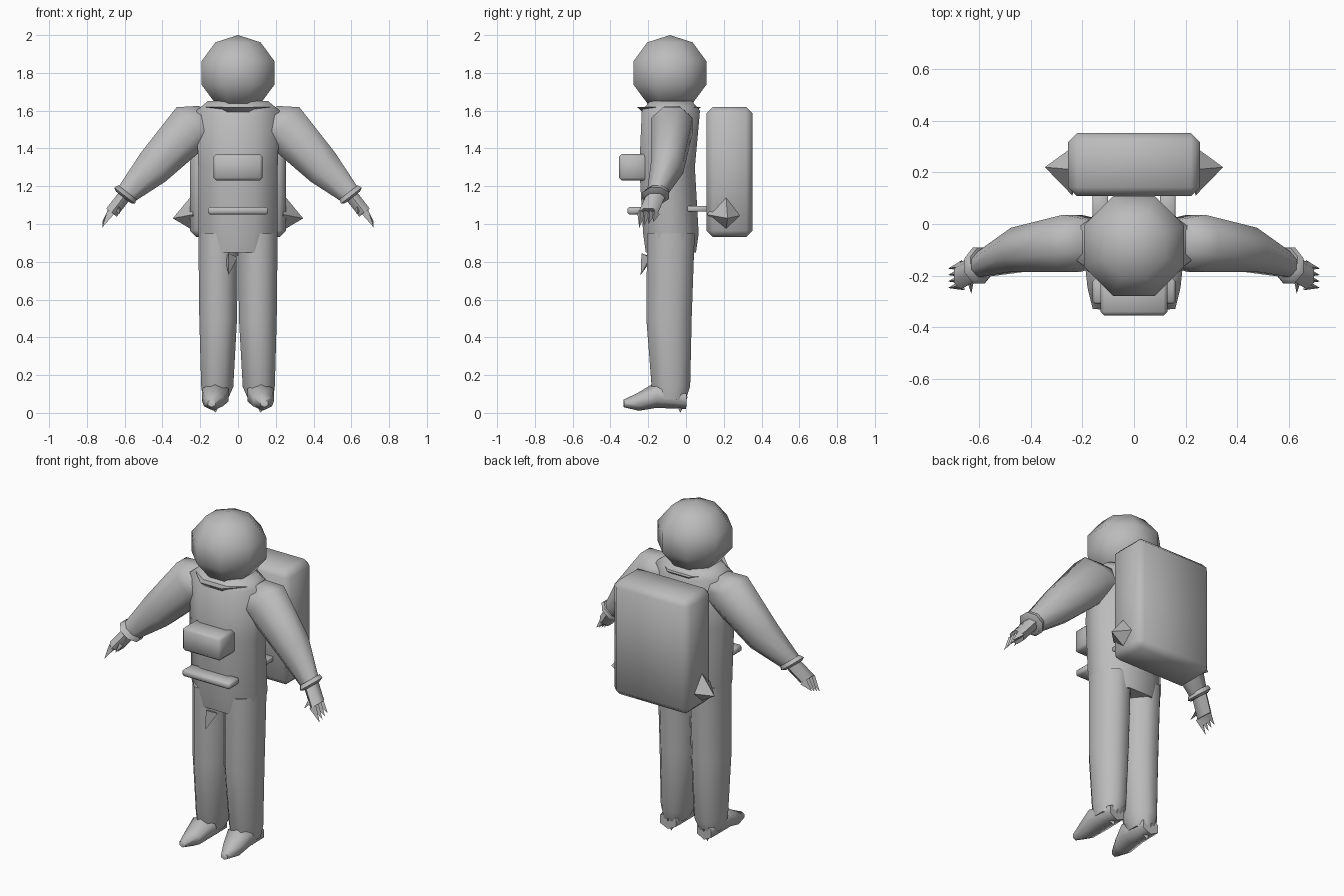
import bpy, bmesh, math
from mathutils import Matrix, Vector

if "Cube" in bpy.data.objects:
    bpy.data.objects.remove(bpy.data.objects["Cube"])

suit = bpy.data.materials.new("suit_grey")
suit.use_nodes = True
suit.diffuse_color = (.5, .5, .5, 1)
shader = suit.node_tree.nodes["Principled BSDF"]
shader.inputs["Base Color"].default_value = suit.diffuse_color

SIDEWAYS, BACK, UP = Matrix.Identity(3)


def finish(name, bm, mirrored=False, sharp_angle=65):
    """Turn the bmesh into a shaded object, repeated on the other side if mirrored."""
    bmesh.ops.recalc_face_normals(bm, faces=bm.faces)
    mesh = bpy.data.meshes.new(name)
    bm.to_mesh(mesh)
    bm.free()
    mesh.materials.append(suit)
    part = bpy.data.objects.new(name, mesh)
    bpy.context.collection.objects.link(part)
    bpy.ops.object.select_all(action='DESELECT')
    part.select_set(True)
    bpy.context.view_layer.objects.active = part
    bpy.ops.object.shade_smooth_by_angle(angle=math.radians(sharp_angle))
    if mirrored:
        part.modifiers.new("other_side", 'MIRROR')


def tube(name, path, depth_axis=BACK, depth=1, sides=8, mirrored=False):
    """Skin rings along a path of (x, y, z, radius); depth scales one radius."""
    bm = bmesh.new()
    centres = [Vector(step[:3]) for step in path]
    across = depth_axis.cross(centres[-1] - centres[0]).normalized()
    previous = None
    for centre, step in zip(centres, path):
        radius = step[-1] / math.cos(math.pi / sides)
        ring = []
        for side in range(sides):
            turn = math.tau * (side + .5) / sides
            offset = across * math.cos(turn) + depth_axis * depth * math.sin(turn)
            ring.append(bm.verts.new(centre + offset * radius))
        if previous:
            for side in range(sides):
                bm.faces.new((previous[side - 1], previous[side], ring[side], ring[side - 1]))
        else:
            bm.faces.new(ring)
        previous = ring
    bm.faces.new(previous)
    finish(name, bm, mirrored)


def box(name, centre, size, bevel, mirrored=False):
    """Block with chamfered edges."""
    bm = bmesh.new()
    bmesh.ops.create_cube(bm, size=1)
    bmesh.ops.scale(bm, vec=size, verts=bm.verts)
    bmesh.ops.translate(bm, vec=centre, verts=bm.verts)
    bmesh.ops.bevel(bm, geom=bm.edges[:], offset=bevel, segments=1, affect='EDGES')
    finish(name, bm, mirrored)


def spike(name, base, tip, radius, sides=3, mirrored=True):
    """Pointed sliver from a base centre to a tip."""
    bm = bmesh.new()
    base, tip = Vector(base), Vector(tip)
    reach = tip - base
    bmesh.ops.create_cone(bm, cap_ends=True, segments=sides, radius1=radius, radius2=0,
                          depth=reach.length)
    facing = reach.to_track_quat('Z', 'Y').to_matrix().to_4x4()
    bm.transform(Matrix.Translation((base + tip) / 2) @ facing)
    finish(name, bm, mirrored, sharp_angle=50)


# Helmet: a faceted ball, slightly longer front to back
helmet = bmesh.new()
bmesh.ops.create_uvsphere(helmet, u_segments=8, v_segments=5, radius=.2)
helmet.transform(Matrix.Translation((0, -.085, 1.8)) @ Matrix.Diagonal((1.1, 1.1, 1, 1))
                 @ Matrix.Rotation(math.pi / 8, 4, 'Z'))
finish("helmet", helmet, sharp_angle=80)
tube("collar", [(0, -.09, 1.59, .14), (0, -.09, 1.62, .17)])

# Torso with hips, belt and chest unit
tube("torso", [(0, -.08, .85, .19), (0, -.08, .95, .21), (0, -.1, 1.3, .21),
               (0, -.08, 1.6, .22), (0, -.08, 1.65, .16)], depth=.7)
box("belt", (0, -.26, 1.07), (.32, .1, .04), bevel=.01)
box("chest_unit", (0, -.28, 1.3), (.26, .15, .14), bevel=.015)
spike("front_flap", (-.04, -.2, .83), (-.05, -.24, .73), radius=.04, mirrored=False)

# Backpack with side fins and straps
box("backpack", (0, .23, 1.275), (.51, .245, .69), bevel=.035)
spike("pack_fins", (.23, .21, 1.05), (.345, .22, 1.03), radius=.1, sides=4)
box("pack_straps", (.13, .06, 1.08), (.06, .14, .03), bevel=.005, mirrored=True)

# Arms with cuffs and hands
wrist = Vector((.6, -.16, 1.15))
palm = Vector((.67, -.2, 1.06))
tube("arms", [(.14, -.07, 1.55, .1), (.24, -.075, 1.52, .13), (.45, -.1, 1.3, .1),
              (*wrist, .055)], depth=.85, mirrored=True)
tube("cuffs", [(*wrist.lerp(palm, -.2), .06), (*wrist, .07), (*wrist.lerp(palm, .1), .05)],
     mirrored=True)
tube("hands", [(*wrist, .035), (*palm, .035)], depth=1.3, sides=6, mirrored=True)
for finger in range(4):
    knuckle = palm + BACK * .025 * (finger - 1.5)
    fingertip = knuckle + Vector((.05, -.01, -.08 + .01 * finger))
    spike(f"finger_{finger + 1}", knuckle, fingertip, radius=.025)
spike("thumbs", wrist.lerp(palm, .5), (.63, -.27, 1.05), radius=.03)

# Trouser legs and pointed boots
tube("legs", [(.12, -.08, .07, .065), (.11, -.08, .14, .085), (.105, -.09, .5, .1),
              (.105, -.08, .95, .105)], depth=1.2, mirrored=True)
tube("boots", [(.12, 0, .07, .05), (.12, -.16, .095, .07), (.13, -.25, .06, .05),
               (.14, -.33, .05, .02)], depth_axis=UP, depth=.85, sides=6, mirrored=True)
spike("heels", (.12, -.04, .08), (.12, -.03, 0), radius=.05)
